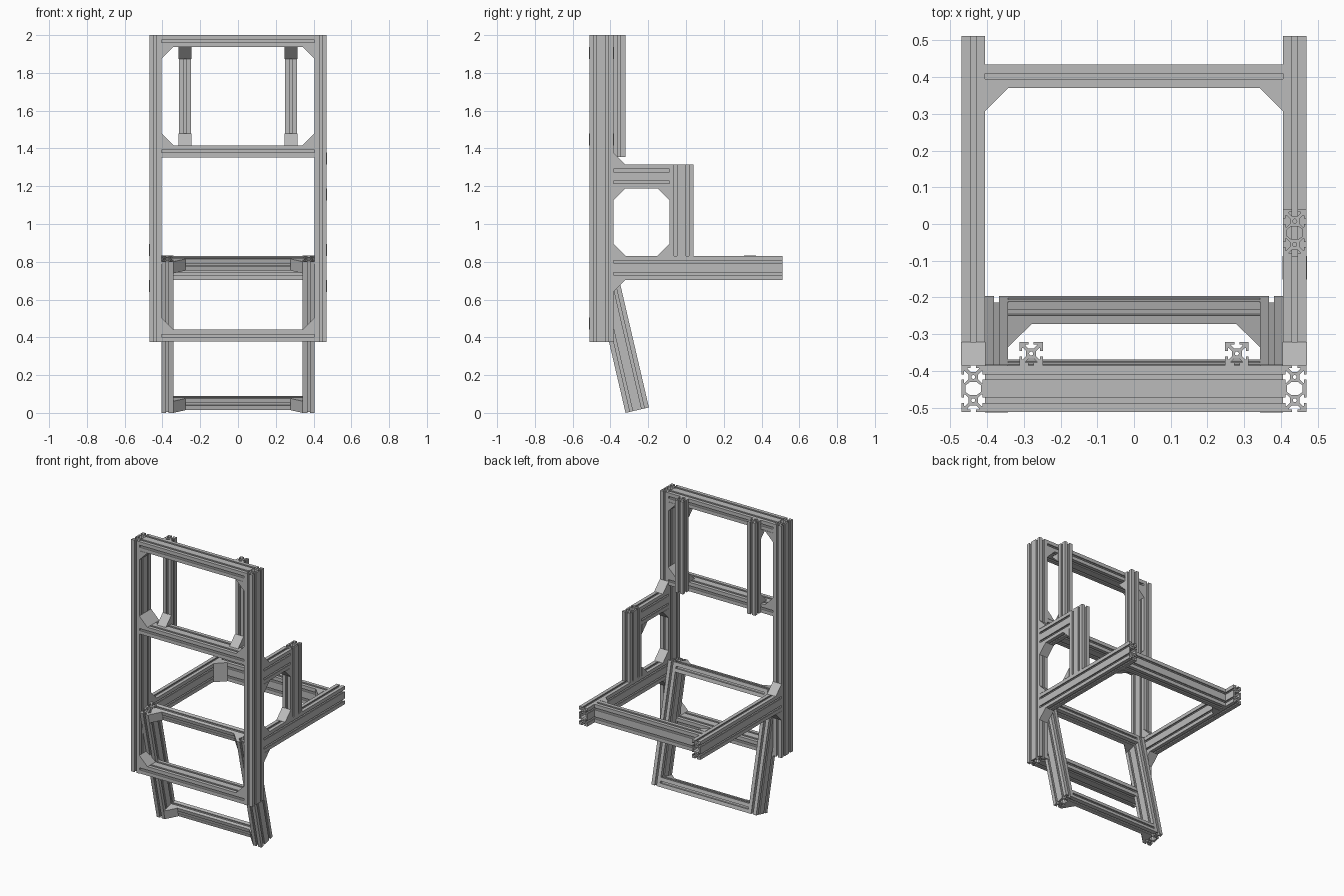
import bpy, bmesh, math
from mathutils import Vector, Matrix

cube = bpy.data.objects.get("Cube")
if cube:
    bpy.data.objects.remove(cube, do_unlink=True)

S = 0.0635                      # side of one extrusion cell
X, Y, Z = Vector((1, 0, 0)), Vector((0, 1, 0)), Vector((0, 0, 1))

metal = bpy.data.materials.new("aluminium grey")
metal.use_nodes = True
grey = (0.5, 0.5, 0.5, 1)
metal.diffuse_color = grey
metal.node_tree.nodes["Principled BSDF"].inputs["Base Color"].default_value = grey

# Half of a T-slot, mirrored to make the whole, on a cell 40 wide
HALF = [(-4.5, 20), (-4.5, 15.5), (-10, 15.5), (-10, 14), (-4.5, 8.5)]
SLOT = HALF + [(-x, y) for x, y in reversed(HALF)]


def turn(p, times):
    for _ in range(times):
        p = (p[1], -p[0])
    return p


def profile(cells):
    """Closed loops for a one-cell or two-cell slotted section."""
    h = (cells - 1) * 20
    outline = []
    for side, shifts in enumerate(([h], [h, -h][:cells], [-h], [-h, h][:cells])):
        for shift in shifts:
            for p in SLOT:
                x, y = turn(p, side)
                outline.append((x, y + shift))
        x, y = turn((20, 20), side)
        outline.append((x, y + shifts[-1]))
    loops = [outline]
    for shift in [h, -h][:cells]:
        angles = [i * math.tau / 10 for i in range(10)]
        loops.append([(3.5 * math.cos(a), 3.5 * math.sin(a) + shift) for a in angles])
    if cells == 2:
        loops.append([(13, -6), (13, 6), (6, 11), (-6, 11),
                      (-13, 6), (-13, -6), (-6, -11), (6, -11)])
    return loops


def add_object(name, bm, matrix):
    bmesh.ops.recalc_face_normals(bm, faces=bm.faces)
    for f in bm.faces:
        f.smooth = False
    mesh = bpy.data.meshes.new(name)
    bm.to_mesh(mesh)
    bm.free()
    mesh.materials.clear()
    mesh.materials.append(metal)
    obj = bpy.data.objects.new(name, mesh)
    obj.matrix_world = matrix
    bpy.context.collection.objects.link(obj)
    return obj


def bar(name, centre, axis, length, wide, cells=2):
    """Slotted bar along axis; the two cells sit side by side along wide."""
    curve = bpy.data.curves.new(name + "_section", "CURVE")
    curve.dimensions = "2D"
    curve.fill_mode = "BOTH"
    curve.extrude = length / 2
    for loop in profile(cells):
        spline = curve.splines.new("POLY")
        spline.points.add(len(loop) - 1)
        for point, (x, y) in zip(spline.points, loop):
            point.co = (x * S / 40, y * S / 40, 0, 1)
        spline.use_cyclic_u = True
        spline.use_smooth = False
    helper = bpy.data.objects.new(name + "_helper", curve)
    bpy.context.collection.objects.link(helper)
    graph = bpy.context.evaluated_depsgraph_get()
    solid = bpy.data.meshes.new_from_object(helper.evaluated_get(graph))
    bm = bmesh.new()
    bm.from_mesh(solid)
    bmesh.ops.remove_doubles(bm, verts=bm.verts, dist=1e-5)
    bpy.data.objects.remove(helper, do_unlink=True)
    bpy.data.curves.remove(curve)
    bpy.data.meshes.remove(solid)
    basis = Matrix((wide.cross(axis), wide, axis)).transposed().to_4x4()
    return add_object(name, bm, Matrix.Translation(centre) @ basis)


def bracket(name, corner, a, b, width):
    """Triangular gusset filling the inner corner between directions a and b."""
    side = a.cross(b).normalized() * width / 2
    bm = bmesh.new()
    ends = []
    for s in (-side, side):
        ends.append([bm.verts.new(p + s) for p in (Vector(), a * S, b * S)])
        bm.faces.new(ends[-1])
    for i in range(3):
        j = (i + 1) % 3
        bm.faces.new((ends[0][i], ends[0][j], ends[1][j], ends[1][i]))
    return add_object(name, bm, Matrix.Translation(corner))


NARROW, BROAD = S + 0.004, 2 * S + 0.004
POST_X, POST_Y = 0.4375, -0.448
INNER = POST_X - S / 2          # inner face of the uprights
BACK = POST_Y + S               # rear face of the uprights
SEAT_Z, SEAT_TOP, SEAT_LOW = 0.768, 0.768 + S, 0.768 - S

# Cross bars of the tall frame
for name, z in (("top", 2 - S / 2), ("middle", 1.385), ("bottom", 0.409)):
    bar(name + "_cross_bar", Vector((0, POST_Y, z)), X, 2 * INNER, Y)

# Rear bar of the seat
bar("seat_rear_bar", Vector((0, 0.402, SEAT_Z)), X, 2 * INNER, Z)

# Tilted leg frame axes
tilt = math.radians(13.1)
up = Vector((0, -math.sin(tilt), math.cos(tilt)))
deep = Vector((0, math.cos(tilt), math.sin(tilt)))
foot = Vector((0, -0.32, 0))
LEG = 0.822
LEG_X = INNER - S / 2

for level, along in (("lower", S / 2), ("upper", LEG - S / 2)):
    bar("leg_%s_bar" % level, foot + up * along + deep * S * 1.5,
        X, 2 * (LEG_X - S / 2), deep, 1)

# Everything that is the same on both sides
for side, s in (("left", 1), ("right", -1)):
    inward = -s * X
    x = s * POST_X
    bar(side + "_upright", Vector((x, POST_Y, 1.1875)), Z, 1.625, Y)
    bar(side + "_seat_rail", Vector((x, (BACK + 0.512) / 2, SEAT_Z)),
        Y, 0.512 - BACK, Z)
    bar(side + "_leg", foot + s * LEG_X * X + up * LEG / 2 + deep * S, up, LEG, deep)
    bar(side + "_back_rail", Vector((s * 0.28, BACK + S / 2, 1.677)), Z, 0.646, Y, 1)

    # Gussets of the tall frame
    for name, z, way in (("top", 2 - S, -Z), ("middle", 1.385 + S / 2, Z),
                         ("bottom", 0.409 + S / 2, Z)):
        bracket("%s_%s_bracket" % (side, name), Vector((s * INNER, POST_Y, z)),
                inward, way, BROAD)
    # Gussets of the back rails
    for name, z, way in (("upper", 2 - S, -Z), ("lower", 1.385 + S / 2, Z)):
        bracket("%s_back_rail_%s_bracket" % (side, name),
                Vector((s * 0.28, BACK, z)), -Y, way, NARROW)
    # Gussets of the seat
    bracket(side + "_seat_upper_bracket", Vector((x, BACK, SEAT_TOP)), Y, Z, NARROW)
    bracket(side + "_seat_lower_bracket", Vector((x, BACK, SEAT_LOW)), Y, -Z, NARROW)
    bracket(side + "_seat_rear_bracket", Vector((s * INNER, 0.402 - S / 2, SEAT_Z)),
            inward, -Y, BROAD)
    # Gussets of the leg frame
    for name, along in (("lower", S / 2), ("upper", LEG - S / 2)):
        bracket("%s_leg_%s_bracket" % (side, name),
                foot + s * (LEG_X - S / 2) * X + up * along + deep * S,
                inward, -deep, S)

# Single armrest on the left
ARM_Z, ARM_POST_Y = 1.252, -0.024
ARM_END = ARM_POST_Y - S
bar("arm_bar", Vector((POST_X, (BACK + ARM_END) / 2, ARM_Z)), Y, ARM_END - BACK, Z)
bar("arm_post", Vector((POST_X, ARM_POST_Y, (SEAT_TOP + ARM_Z + S) / 2)),
    Z, ARM_Z + S - SEAT_TOP, Y)
for name, y, z, a, b in (("upper", BACK, ARM_Z + S, Y, Z),
                         ("inner", BACK, ARM_Z - S, Y, -Z),
                         ("post_top", ARM_END, ARM_Z - S, -Y, -Z),
                         ("post_bottom", ARM_END, SEAT_TOP, -Y, Z)):
    bracket("arm_%s_bracket" % name, Vector((POST_X, y, z)), a, b, NARROW)
